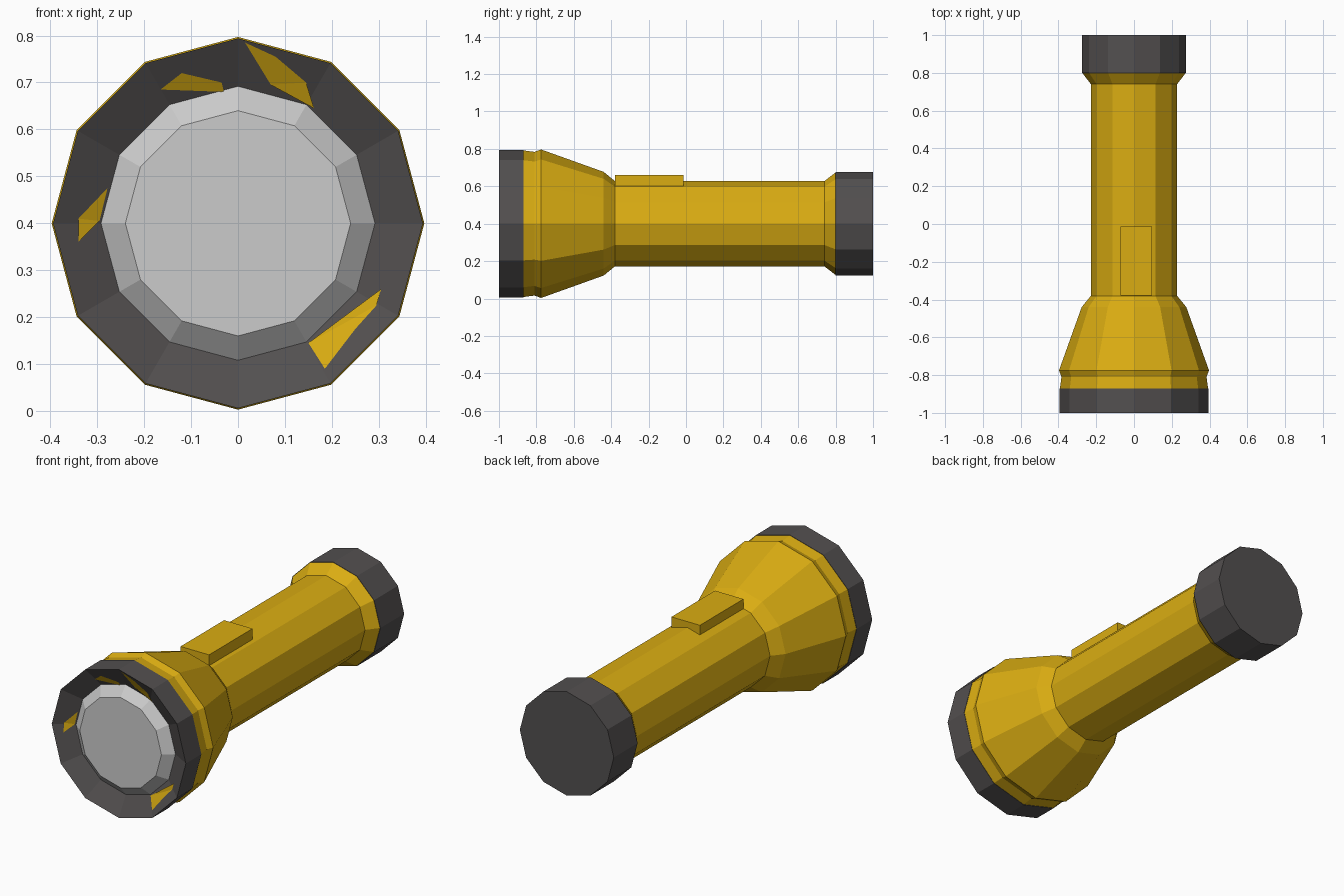
import bpy, bmesh, math
from mathutils import Vector

if "Cube" in bpy.data.objects:
    bpy.data.objects.remove(bpy.data.objects["Cube"])

SIDES = 12
AXIS_Z = 0.4


def material(name, rgb):
    m = bpy.data.materials.new(name)
    m.diffuse_color = (*rgb, 1)
    m.use_nodes = True
    m.node_tree.nodes["Principled BSDF"].inputs["Base Color"].default_value = m.diffuse_color
    return m


YELLOW = material("yellow plastic", (0.70, 0.415, 0.006))
DARK = material("dark rubber", (0.085, 0.079, 0.079))
GREY = material("lens grey", (0.60, 0.60, 0.60))


def finish(bm, name, mat):
    bmesh.ops.recalc_face_normals(bm, faces=bm.faces)
    mesh = bpy.data.meshes.new(name)
    bm.to_mesh(mesh)
    bm.free()
    mesh.materials.append(mat)
    obj = bpy.data.objects.new(name, mesh)
    bpy.context.collection.objects.link(obj)
    return obj


def lathe(name, profile, mat, ring=False):
    """Turn (y, radius) points round the torch axis; capped, or a closed ring."""
    bm = bmesh.new()
    rings = []
    for y, r in profile:
        rings.append([bm.verts.new((r * math.cos(a), y, AXIS_Z + r * math.sin(a)))
                      for a in (math.tau * i / SIDES for i in range(SIDES))])
    pairs = list(zip(rings, rings[1:]))
    if ring:
        pairs.append((rings[-1], rings[0]))
    else:
        bm.faces.new(rings[0])
        bm.faces.new(rings[-1])
    for a, b in pairs:
        for i in range(SIDES):
            j = (i + 1) % SIDES
            bm.faces.new((a[i], a[j], b[j], b[i]))
    return finish(bm, name, mat)


# Body: flared head, shallow groove, straight grip, tail flare
lathe("body", [(-0.87, 0.392), (-0.81, 0.384), (-0.775, 0.397), (-0.44, 0.277),
               (-0.38, 0.228), (0.74, 0.228), (0.80, 0.274)], YELLOW)

# Tail cap
lathe("tail_cap", [(0.80, 0.276), (1.0, 0.276)], DARK)

# Front bezel with a funnel-shaped recess
RIM_R, RIM_Y, IN_R, IN_Y = 0.394, -1.0, 0.28, -0.935
lathe("front_bezel", [(-0.87, RIM_R), (RIM_Y, RIM_R), (IN_Y, IN_R), (-0.87, IN_R)],
      DARK, ring=True)

# Bevelled lens
lathe("lens", [(-0.90, 0.294), (-0.94, 0.294), (-0.985, 0.24)], GREY)

# Switch on top of the grip
bm = bmesh.new()
bmesh.ops.create_cube(bm, size=1)
for v in bm.verts:
    v.co = Vector((0.012 + v.co.x * 0.167, -0.197 + v.co.y * 0.365, 0.63 + v.co.z * 0.06))
finish(bm, "switch", YELLOW)


# Yellow patches showing through inside the bezel, laid on the funnel
def funnel_y(x, z):
    half = math.pi / SIDES
    flat = max(x * math.cos(half + 2 * half * i) + (z - AXIS_Z) * math.sin(half + 2 * half * i)
               for i in range(SIDES))
    r = flat / math.cos(half)
    return IN_Y + (RIM_Y - IN_Y) * (r - IN_R) / (RIM_R - IN_R)


patches = [
    [(-0.165, 0.685), (-0.12, 0.72), (-0.035, 0.70), (-0.03, 0.68)],
    [(0.015, 0.785), (0.08, 0.755), (0.145, 0.70), (0.162, 0.645), (0.07, 0.695)],
    [(-0.34, 0.36), (-0.34, 0.41), (-0.278, 0.475), (-0.295, 0.405)],
    [(0.15, 0.145), (0.305, 0.26), (0.295, 0.225), (0.25, 0.175), (0.185, 0.09)],
]
bm = bmesh.new()
for outline in patches:
    bm.faces.new([bm.verts.new((x, funnel_y(x, z) - 0.003, z)) for x, z in outline])
bmesh.ops.triangulate(bm, faces=bm.faces)
for f in bm.faces:
    f.normal_update()
    if f.normal.y > 0:
        f.normal_flip()
mesh = bpy.data.meshes.new("bezel_patches")
bm.to_mesh(mesh)
bm.free()
mesh.materials.append(YELLOW)
bpy.context.collection.objects.link(bpy.data.objects.new("bezel_patches", mesh))
